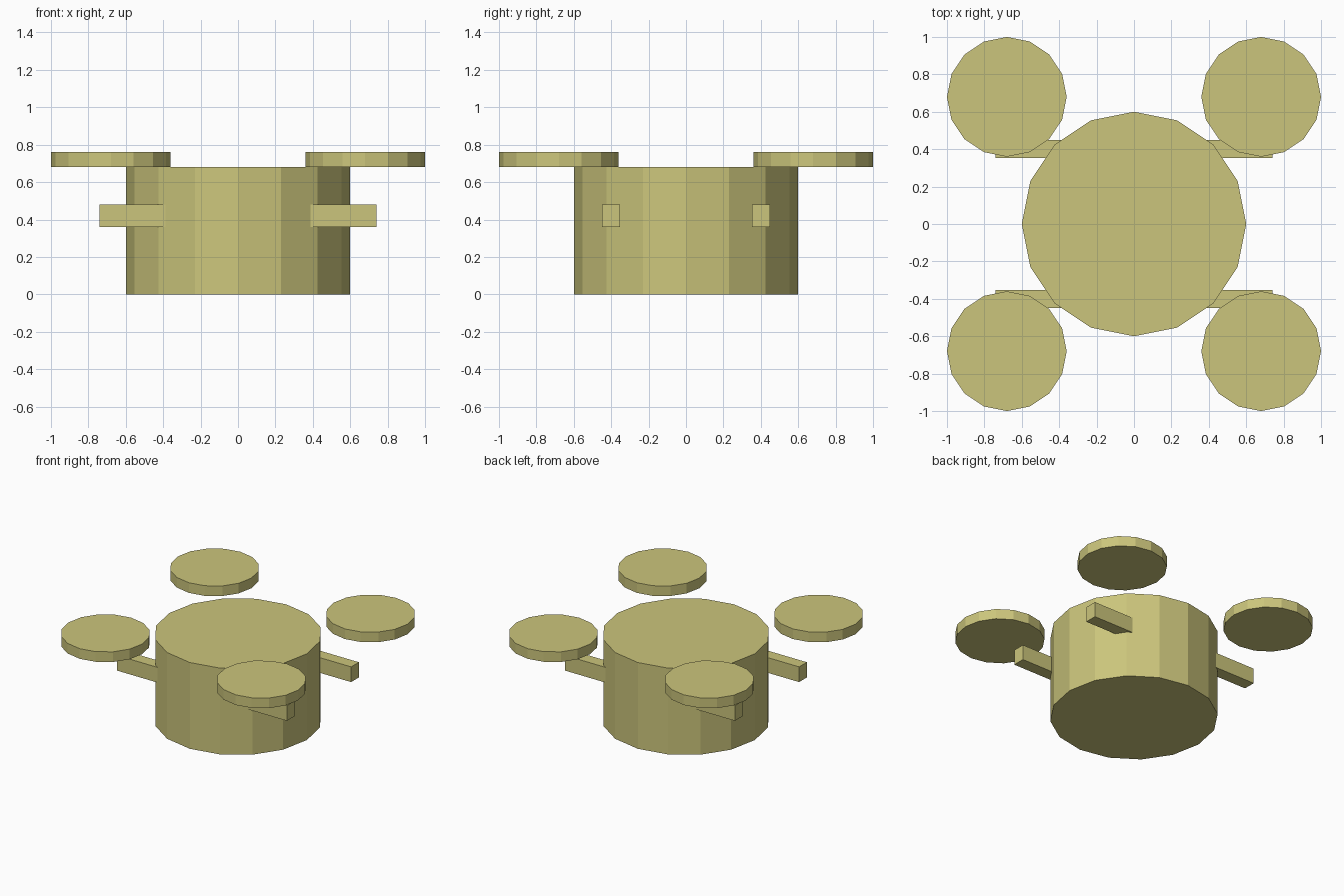
import bpy

if "Cube" in bpy.data.objects:
    bpy.data.objects.remove(bpy.data.objects["Cube"], do_unlink=True)

# Single flat colour
khaki = bpy.data.materials.new("khaki")
khaki.use_nodes = True
colour = (0.6, 0.56, 0.2, 1)
khaki.diffuse_color = colour
bsdf = next(n for n in khaki.node_tree.nodes if n.type == 'BSDF_PRINCIPLED')
bsdf.inputs["Base Color"].default_value = colour


def finish(name):
    obj = bpy.context.object
    obj.name = name
    obj.data.materials.append(khaki)
    return obj


def disc(name, x, y, bottom, top, radius):
    bpy.ops.mesh.primitive_cylinder_add(
        vertices=16, radius=radius, depth=top - bottom,
        location=(x, y, (bottom + top) / 2))
    return finish(name)


def box(name, centre, size):
    bpy.ops.mesh.primitive_cube_add(size=1, location=centre)
    bpy.context.object.scale = size
    bpy.ops.object.transform_apply(location=False, rotation=False, scale=True)
    return finish(name)


# Central drum
disc("body", 0, 0, 0, 0.68, 0.6)

# Four rotors floating at the corners, each with a short arm below
for end, sy in (("front", -1), ("back", 1)):
    for side, sx in (("right", -1), ("left", 1)):
        disc(f"{end}_{side}_rotor", sx * 0.68, sy * 0.68, 0.68, 0.76, 0.32)
        box(f"{end}_{side}_arm", (sx * 0.52, sy * 0.4, 0.42), (0.44, 0.096, 0.12))
